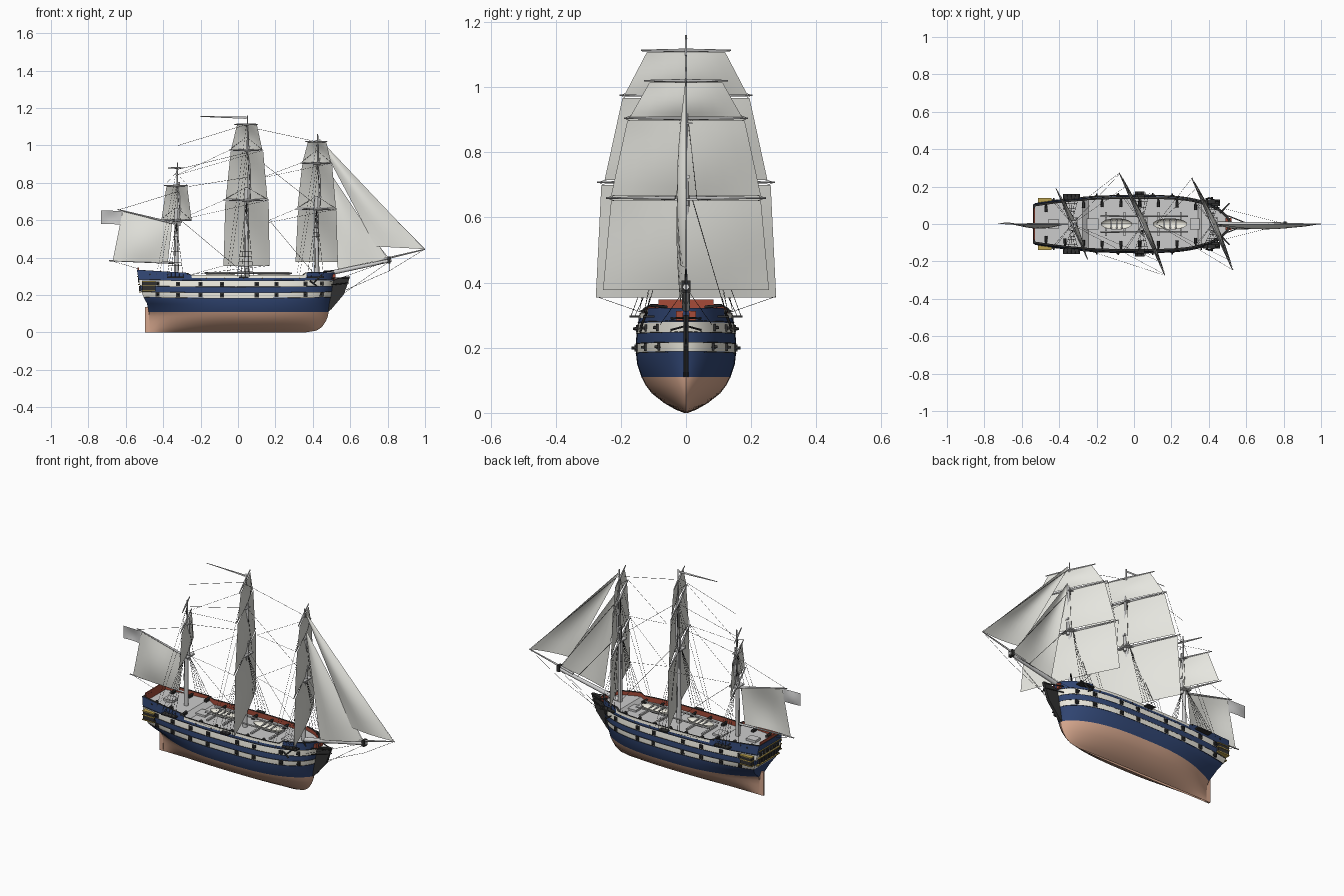
import bpy, bmesh, math
from mathutils import Vector as V

if "Cube" in bpy.data.objects:
    bpy.data.objects.remove(bpy.data.objects["Cube"])

def mat(name, r, g, b):
    m = bpy.data.materials.new(name)
    m.diffuse_color = (r, g, b, 1)
    m.use_nodes = True
    m.node_tree.nodes["Principled BSDF"].inputs["Base Color"].default_value = m.diffuse_color
    return m

COPPER = mat("copper", .68, .39, .27)
BLUE = mat("blue_paint", .03, .06, .17)
CREAM = mat("cream_paint", .85, .83, .74)
RED = mat("red_paint", .38, .07, .04)
DARK = mat("black_iron", .03, .03, .03)
GOLD = mat("gold_trim", .5, .36, .08)
DECK = mat("deck_grey", .55, .55, .55)
CANVAS = mat("canvas", .8, .8, .75)

def finish(name, bm, mats=(), angle=None):
    bmesh.ops.remove_doubles(bm, verts=bm.verts, dist=1e-5)
    bmesh.ops.recalc_face_normals(bm, faces=bm.faces)
    me = bpy.data.meshes.new(name)
    bm.to_mesh(me)
    bm.free()
    for m in mats:
        me.materials.append(m)
    ob = bpy.data.objects.new(name, me)
    bpy.context.collection.objects.link(ob)
    if angle:
        bpy.ops.object.select_all(action='DESELECT')
        ob.select_set(True)
        bpy.context.view_layer.objects.active = ob
        bpy.ops.object.shade_smooth_by_angle(angle=math.radians(angle))
    return ob

def rods(name, segs, m=None, n=8):
    """Tapered rods: (start, end, radius at start, radius at end)"""
    bm = bmesh.new()
    for p, q, r1, r2 in segs:
        p, q = V(p), V(q)
        M = (q - p).to_track_quat('Z', 'Y').to_matrix().to_4x4()
        M.translation = (p + q) / 2
        bmesh.ops.create_cone(bm, cap_ends=True, segments=n, radius1=r1, radius2=r2,
                              depth=(q - p).length, matrix=M)
    return finish(name, bm, [m] if m else [], 50)

def boxes(name, items, m=None):
    bm = bmesh.new()
    for c, d in items:
        for v in bmesh.ops.create_cube(bm, size=1)['verts']:
            v.co = V([c[i] + v.co[i] * d[i] for i in range(3)])
    return finish(name, bm, [m] if m else [])

def sail(name, bl, br, tr, tl, belly, m=CANVAS, n=8):
    bm = bmesh.new()
    bl, br, tr, tl, belly = map(V, (bl, br, tr, tl, belly))
    g = []
    for j in range(n + 1):
        v = j / n
        g.append([bm.verts.new(bl.lerp(br, i / n).lerp(tl.lerp(tr, i / n), v)
                  + belly * math.sin(math.pi * i / n) * math.sin(math.pi * (.15 + .85 * v)))
                  for i in range(n + 1)])
    for j in range(n):
        for i in range(n):
            bm.faces.new((g[j][i], g[j][i + 1], g[j + 1][i + 1], g[j + 1][i]))
    bmesh.ops.dissolve_degenerate(bm, dist=1e-5, edges=bm.edges)
    return finish(name, bm, [m] if m else [], 60)

# Hull lines: z, half beam, stern x, bow x, transom fraction
L = [(0, .006, -.475, .36, .9), (.01, .032, -.475, .42, .15), (.03, .067, -.475, .45, .06),
     (.06, .105, -.475, .47, .05), (.085, .124, -.475, .48, .07), (.11, .137, -.477, .485, .15),
     (.15, .15, -.487, .49, .48), (.185, .154, -.505, .497, .66), (.212, .154, -.515, .502, .71),
     (.243, .152, -.524, .507, .73), (.274, .148, -.531, .512, .74), (.29, .145, -.534, .515, .74),
     (.34, .138, -.542, .522, .74)]
BAND = [0] * 5 + [1, 1, 2, 1, 2, 1]

def row(z):
    for a, b in zip(L, L[1:]):
        if z <= b[0]:
            k = (z - a[0]) / (b[0] - a[0])
            return [a[i] + (b[i] - a[i]) * k for i in range(1, 5)]
    return L[-1][1:]

def half(x, z):
    B, xs, xb, f = row(z)
    if x < 0:
        return B * (1 - (1 - f) * min(1, x / xs) ** 2.4)
    k = min(1, z / .2)
    return B * max(0, 1 - min(1, x / xb) ** (2.6 + .9 * k)) ** (.85 - .3 * k)

def sheer(x, z):
    return z + (.005 * (x / .5) ** 2 if z > .12 else 0)

def by_zone(x, a, b, c):
    return a if x < -.26 else b if x < .36 else c

# Hull shell, bulwarks and deck in one loft
bm = bmesh.new()
N = 44
grid = {}
for s in (1, -1):
    for i in range(N + 1):
        t = 1 - (1 - i / N) ** 1.4
        pts = []
        for z in [l[0] for l in L[:-1]]:
            _, xs, xb, _ = row(z)
            x = xs + (xb - xs) * t
            pts.append((x, s * half(x, z), sheer(x, z)))
        _, xs, xb, _ = row(.33)
        x = xs + (xb - xs) * t
        R, D = by_zone(x, .318 - .06 * (x + .26), .306, .322), by_zone(x, .302, .278, .3)
        y = half(x, R)
        yi = max(0, y - .009)
        pts += [(x, s * y, R), (x * .98, s * yi, R), (x * .98, s * yi, D), (x * .98, 0, D)]
        for k, p in enumerate(pts):
            grid[s, i, k] = bm.verts.new(p)
K = len(pts) - 1
def band(k, x):
    if k < 11:
        return BAND[k]
    return [by_zone(x, 1, 2, 1), 5, 3, 4][k - 11]
for k in range(K):
    for s in (1, -1):
        for i in range(N):
            q = [grid[s, i, k], grid[s, i + 1, k], grid[s, i + 1, k + 1], grid[s, i, k + 1]]
            bm.faces.new(q).material_index = band(k, q[0].co.x)
    if k < K - 1:
        bm.faces.new((grid[1, 0, k], grid[-1, 0, k], grid[-1, 0, k + 1], grid[1, 0, k + 1])).material_index = band(k, -.5)
bmesh.ops.dissolve_degenerate(bm, dist=1e-5, edges=bm.edges)
finish("hull", bm, [COPPER, BLUE, CREAM, RED, DECK, DARK], 35)

# Wales along the stripe edges
segs = []
for z in (.183, .212, .243, .277):
    _, xs, xb, _ = row(z)
    P = [xs + (xb - xs) * (1 - (1 - i / 30) ** 1.5) for i in range(31)]
    for s in (1, -1):
        pts = [(x, s * half(x, z), sheer(x, z)) for x in P]
        segs += [(a, b, .0015, .0015) for a, b in zip(pts, pts[1:])]
rods("wales", segs, DARK, 5)

# Gun ports, lids and guns
ports, guns, deckguns, carr = [], [], [], []
for s in (1, -1):
    for z in (.199, .258):
        for x in (-.43, -.32, -.2, -.085, .1, .205, .36, .445):
            y, zz = half(x, z), sheer(x, z)
            ports.append(((x, s * y, zz), (.022, .008, .022)))
            guns.append(((x, s * (y - .01), zz), (x, s * (y + .013), zz), .006, .004))
    for i in range(9):
        x = -.47 + .1 * i
        y, z = half(x, .31), by_zone(x, .312, .289, .311)
        deckguns.append(((x, s * (y - .05), z), (x, s * (y + .004), z), .007, .004))
        carr.append(((x, s * (y - .035), z - .006), (.016, .03, .01)))
boxes("gun_ports", ports, DARK)
rods("guns", guns, DARK)
rods("deck_guns", deckguns, DARK)
boxes("gun_carriages", carr, DARK)

# Stern: rudder, taffrail, windows, quarter galleries
boxes("rudder", [((-.486, 0, .068), (.024, .012, .136))], COPPER)
boxes("taffrail", [((-.533, 0, .338), (.006, .17, .02))], RED)
boxes("stern_windows", [((-.524 - .1 * (z - .24), y * .031, z), (.012, .02, .026))
                        for y in (-2.5, -1.5, -.5, .5, 1.5, 2.5) for z in (.235, .28)], DARK)
boxes("stern_trim", [((-.526 - .1 * (z - .24), 0, z), (.014, .2, .005)) for z in (.216, .257, .299)], GOLD)
boxes("quarter_galleries", [((-.477, s * .12, .247), (.07, .034, .048)) for s in (1, -1)], DARK)
boxes("gallery_trim", [((-.477, s * .12, z), (.074, .04, .005)) for s in (1, -1) for z in (.222, .25, .272)], GOLD)

# Beakhead prism and head rails
bm = bmesh.new()
f = bm.faces.new([bm.verts.new((x, -.008, z)) for x, z in
                  ((.47, .1), (.5, .125), (.567, .205), (.6, .3), (.57, .3), (.5, .28))])
r = bmesh.ops.extrude_face_region(bm, geom=[f])
bmesh.ops.translate(bm, vec=(0, .016, 0), verts=[v for v in r['geom'] if isinstance(v, bmesh.types.BMVert)])
finish("beakhead", bm, [DARK])
rods("head_rails", [((.5, s * .045, z), (.592, s * .008, z2), .003, .003)
                    for s in (1, -1) for z, z2 in ((.29, .292), (.255, .265))]
     + [((.46, s * .06, .325), (.51, s * .11, .33), .005, .004) for s in (1, -1)], DARK)
boxes("bow_bulkhead", [((.505, s * .02, .298), (.03, .022, .03)) for s in (1, -1)], RED)
rods("anchors", [((.45, s * .12, .31), (.4, s * .14, .26), .004, .004) for s in (1, -1)]
     + [((.385, s * .135, .275), (.42, s * .14, .25), .004, .004) for s in (1, -1)], DARK)

# Ship's boats, spare spars and hatches
for nm, x0, x1 in (("boat_aft", -.177, -.01), ("boat_fore", .1, .285)):
    bm = bmesh.new()
    bmesh.ops.create_uvsphere(bm, u_segments=20, v_segments=12, radius=1)
    bmesh.ops.bisect_plane(bm, geom=bm.verts[:] + bm.edges[:] + bm.faces[:], plane_co=(0, 0, 0),
                           plane_no=(0, 0, 1), clear_outer=True)
    for v in bm.verts:
        v.co = V(((x0 + x1) / 2 + v.co.x * (x1 - x0) / 2, v.co.y * .03, .321 + v.co.z * .03))
    finish(nm, bm, [CREAM], 50)
    boxes(nm + "_thwarts", [((x0 + (x1 - x0) * k / 6, 0, .318), (.008, .046, .004)) for k in (2, 3, 4)])
rods("spare_spars", [((-.18, y, .318), (.29, y, .318), .005, .004) for y in (-.042, .042)])
boxes("skid_beams", [((x, 0, .287), (.01, .13, .01)) for x in (-.15, -.05, .13, .25)])
boxes("hatches", [((x, 0, .283), (.06, .06, .012)) for x in (-.22, .33)] + [((-.43, 0, .308), (.06, .05, .014))])
boxes("channels", [((m, s * (half(m, .3) + .012), .296), (w, .035, .007))
                   for m, w in ((-.335, .09), (.03, .05), (.415, .09)) for s in (1, -1)], DARK)

# Masts: x, top height, masthead, yards (z, y reach), sails (bottom z, reach, top z, reach)
MASTS = {
    "mizzen": (-.33, .59, .91, ((.6, .19), (.785, .14), (.88, .09)), ((.605, .18, .78, .125),)),
    "main": (.045, .7, 1.16, ((.708, .272), (.975, .203), (1.113, .138)),
             ((.355, .277, .7, .26), (.715, .25, .967, .195), (.978, .188, 1.108, .12))),
    "fore": (.42, .655, 1.06, ((.66, .245), (.905, .19), (1.02, .128)),
             ((.377, .255, .652, .23), (.667, .23, .898, .18), (.908, .172, 1.015, .112)))}
A = math.radians(24)
d = V((math.tan(A), -1, 0))
fwd = V((math.cos(A), math.sin(A), 0))
shrouds, ratlines, ropes = [], [], []
for nm, (m, top, head, yards, sails) in MASTS.items():
    mid = top + (head - top) * .58
    rods(nm + "_mast", [((m, 0, .1), (m, 0, top + .07), .014, .01), ((m + .014, 0, top - .02), (m + .014, 0, mid + .03), .008, .006),
                        ((m + .006, 0, mid - .02), (m + .006, 0, head), .005, .003)], n=12)
    boxes(nm + "_tops", [((m + .005, 0, top), (.05, .07, .007)), ((m + .007, 0, top + .07), (.035, .02, .01)),
                         ((m + .008, 0, mid), (.025, .04, .005))])
    segs = []
    for z, h in yards:
        c = V((m - .002, 0, z))
        r = .004 + h * .012
        segs += [(c, c + d * h * k, r, .0025) for k in (1, -1)]
        ropes += [(c + d * h * k, (m, 0, min(z + .07, head)), .0007, .0007) for k in (1, -1) if z < head - .06]
        if nm == "fore" and z < .91:
            ropes += [(c + d * h * k, (m - .3, 0, z - .08), .0007, .0007) for k in (1, -1)]
    rods(nm + "_yards", segs)
    for j, (z0, h0, z1, h1) in enumerate(sails):
        c0, c1 = V((m + .001, 0, z0)), V((m + .003, 0, z1))
        sail("%s_square_sail_%d" % (nm, j + 1), c0 - d * h0, c0 + d * h0, c1 + d * h1, c1 - d * h1, fwd * .02)
    for s in (1, -1):
        y = half(m, .3) + .025
        P = [V((m - .05 + .022 * i, s * y, .298)) for i in range(5)]
        T = V((m, s * .02, top))
        shrouds += [(p, T, .0009, .0009) for p in P]
        for k in range(1, 14):
            ratlines.append((P[0].lerp(T, k / 15), P[-1].lerp(T, k / 15), .0004, .0004))
        shrouds += [((m + e, s * .034, top), (m + .008, s * .008, mid), .0009, .0009) for e in (-.018, .022)]
        shrouds += [((m - .09 - .015 * i, s * half(m - .1, .3), .31), (m, 0, z), .0007, .0007)
                    for i, z in enumerate((mid, head - .05))]
rods("shrouds", shrouds, DARK, 4)
rods("ratlines", ratlines, DARK, 4)

# Bowsprit, jib boom, jibs
rods("bowsprit", [((.43, 0, .305), (.82, 0, .386), .013, .009), ((.72, 0, .378), (1, 0, .445), .006, .003)], n=12)
boxes("bowsprit_cap", [((.808, 0, .388), (.016, .028, .036))], DARK)
sail("outer_jib", (.735, -.012, .46), (.995, 0, .446), (.436, 0, 1.035), (.432, 0, 1.03), (0, -.025, 0))
sail("inner_jib", (.535, -.015, .337), (.8, 0, .395), (.438, 0, .935), (.434, 0, .93), (0, -.025, 0))

# Spanker, gaff, boom and flags
rods("gaff_and_boom", [((-.34, 0, .583), (-.645, 0, .658), .006, .003), ((-.34, 0, .372), (-.69, 0, .384), .006, .003)])
sail("spanker", (-.67, 0, .384), (-.375, 0, .376), (-.352, 0, .582), (-.617, 0, .648), (0, -.025, 0))
sail("ensign", (-.733, 0, .58), (-.625, 0, .578), (-.622, 0, .65), (-.733, 0, .652), (0, .008, 0), None)
sail("pennant", (-.2, 0, 1.153), (.045, 0, 1.142), (.045, 0, 1.154), (-.2, 0, 1.157), (0, .004, 0), None)

# Stays and braces
for a, b in (((.42, 1.03), (1, .445)), ((.42, .9), (.81, .39)), ((.42, .69), (.7, .36)),
             ((.05, 1.1), (.42, 1.02)), ((.05, .97), (.42, .68)), ((.05, .74), (.41, .31)),
             ((-.33, .87), (.04, .96)), ((-.33, .77), (.05, .83)), ((-.33, .62), (.04, .31)),
             ((-.32, 1.0), (.04, 1.11)), ((.81, .38), (.51, .17)), ((.99, .44), (.81, .33)), ((.81, .33), (.56, .22)),
             ((-.64, .655), (-.33, .75)), ((-.68, .384), (-.53, .34)), ((.808, .385), (.808, .33))):
    ropes.append(((a[0], 0, a[1]), (b[0], 0, b[1]), .0009, .0009))
for s in (1, -1):
    ropes += [((.81, 0, .385), (.49, s * .08, .27), .0009, .0009), ((.045 - s * .12, s * .27, .708), (-.32, s * .01, .6), .0007, .0007),
              ((.045 - s * .09, s * .2, .975), (-.33, 0, .84), .0007, .0007),
              ((.045 - s * .12, s * .275, .357), (-.25, s * .14, .31), .0007, .0007)]
rods("rigging", ropes, DARK, 4)
